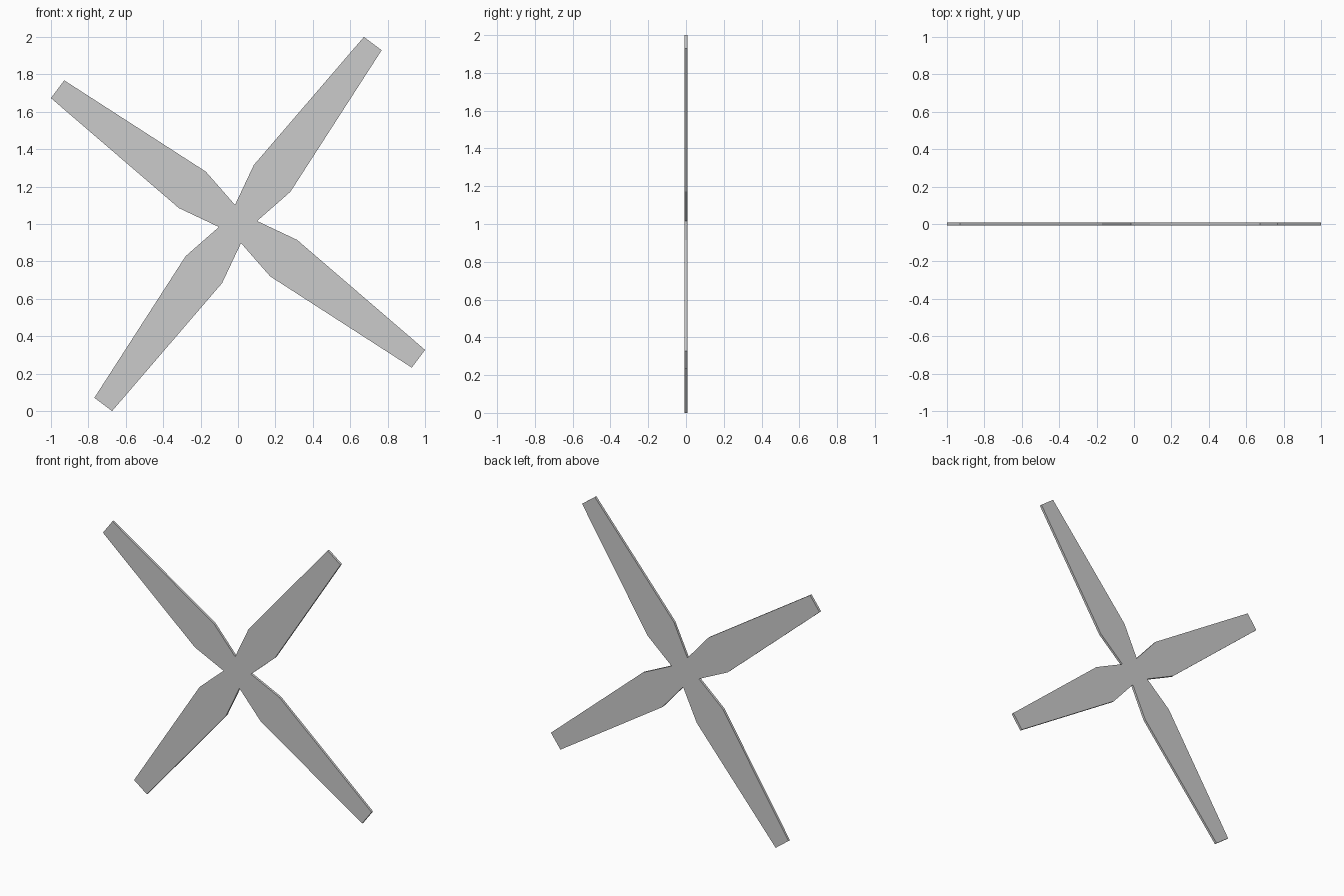
import bpy, bmesh
from math import pi
from mathutils import Matrix, Vector

if "Cube" in bpy.data.objects:
    bpy.data.objects.remove(bpy.data.objects["Cube"])

THICK = 0.016

# One blade outline (x, z) about the hub centre: hub notch, shoulder, tip, tip, shoulder
blade = [(0.102, 0.016), (0.28, 0.172), (0.768, 0.929), (0.673, 1.0), (0.085, 0.316)]

# Four-bladed rotor outline, made by quarter turns of the blade
bm = bmesh.new()
outline = []
for i in range(4):
    turn = Matrix.Rotation(-i * pi / 2, 4, 'Y')
    for x, z in blade:
        p = turn @ Vector((x, THICK / 2, z))
        outline.append(bm.verts.new((p.x, -THICK / 2, p.z + 1.0)))
front = bm.faces.new(outline)

# Extrude into a thin plate
ext = bmesh.ops.extrude_face_region(bm, geom=[front])
verts = [g for g in ext["geom"] if isinstance(g, bmesh.types.BMVert)]
bmesh.ops.translate(bm, verts=verts, vec=(0, THICK, 0))
if len(bm.faces) == len(outline) + 1:
    bm.faces.new(outline)
bmesh.ops.recalc_face_normals(bm, faces=bm.faces)

mesh = bpy.data.meshes.new("rotor_blades")
bm.to_mesh(mesh)
bm.free()
bpy.context.collection.objects.link(bpy.data.objects.new("rotor_blades", mesh))
